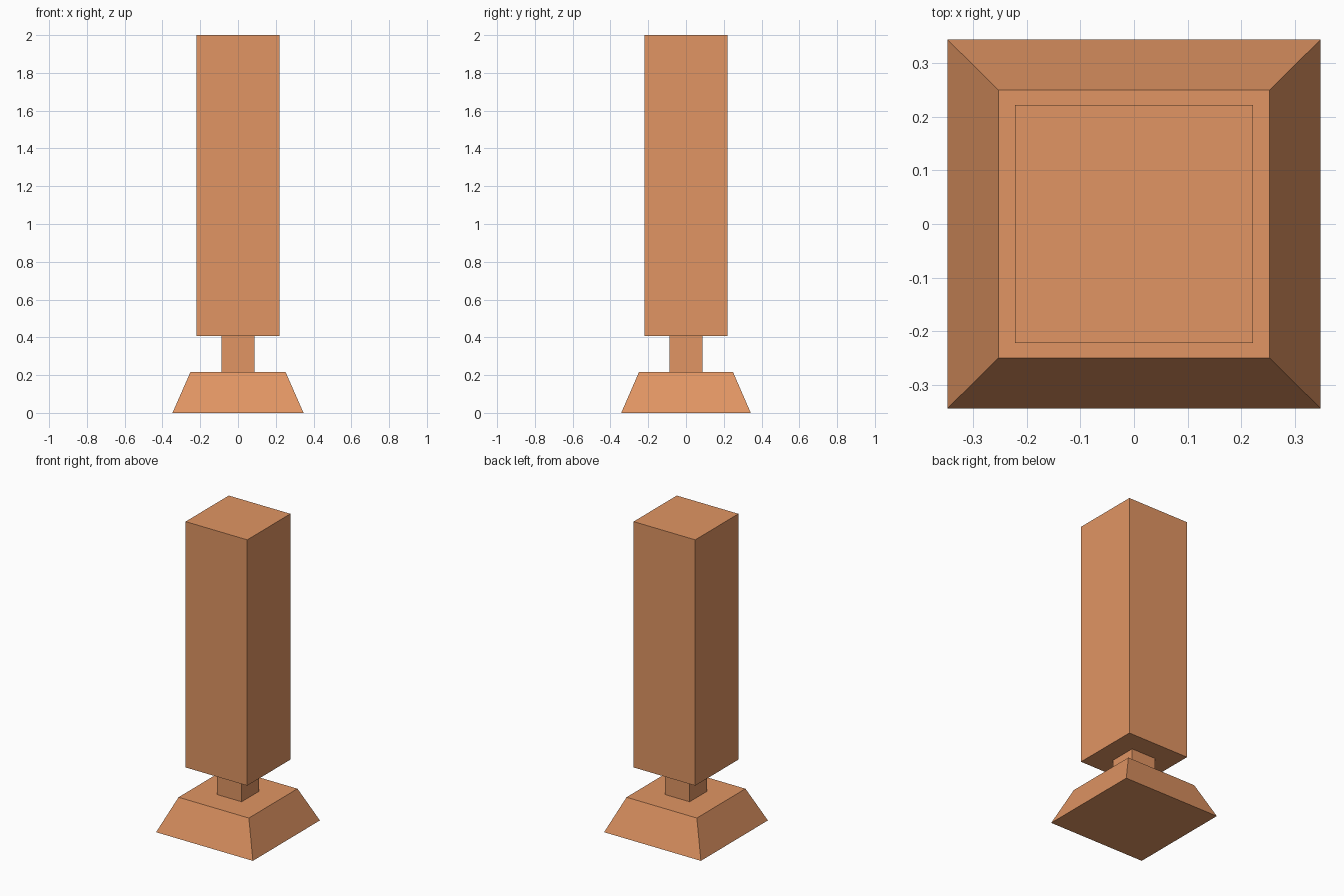
import bpy
import bmesh

if "Cube" in bpy.data.objects:
    bpy.data.objects.remove(bpy.data.objects["Cube"])

mat = bpy.data.materials.new("terracotta")
mat.diffuse_color = (0.75, 0.30, 0.125, 1)
mat.use_nodes = True
mat.node_tree.nodes["Principled BSDF"].inputs["Base Color"].default_value = mat.diffuse_color


def tapered_block(name, z0, z1, bottom, top):
    """Four-sided block; bottom and top are (half x, half y)."""
    bm = bmesh.new()
    bmesh.ops.create_cube(bm, size=2)
    for v in bm.verts:
        hx, hy = top if v.co.z > 0 else bottom
        v.co = (v.co.x * hx, v.co.y * hy, z1 if v.co.z > 0 else z0)
    mesh = bpy.data.meshes.new(name)
    bm.to_mesh(mesh)
    bm.free()
    mesh.materials.append(mat)
    obj = bpy.data.objects.new(name, mesh)
    bpy.context.collection.objects.link(obj)
    return obj


# Sloped foot
tapered_block("base", 0, 0.216, (0.347, 0.343), (0.252, 0.249))
# Narrow stem between foot and column
tapered_block("neck", 0.216, 0.407, (0.088, 0.088), (0.088, 0.088))
# Tall upper block
tapered_block("column", 0.407, 2.0, (0.221, 0.221), (0.221, 0.221))
